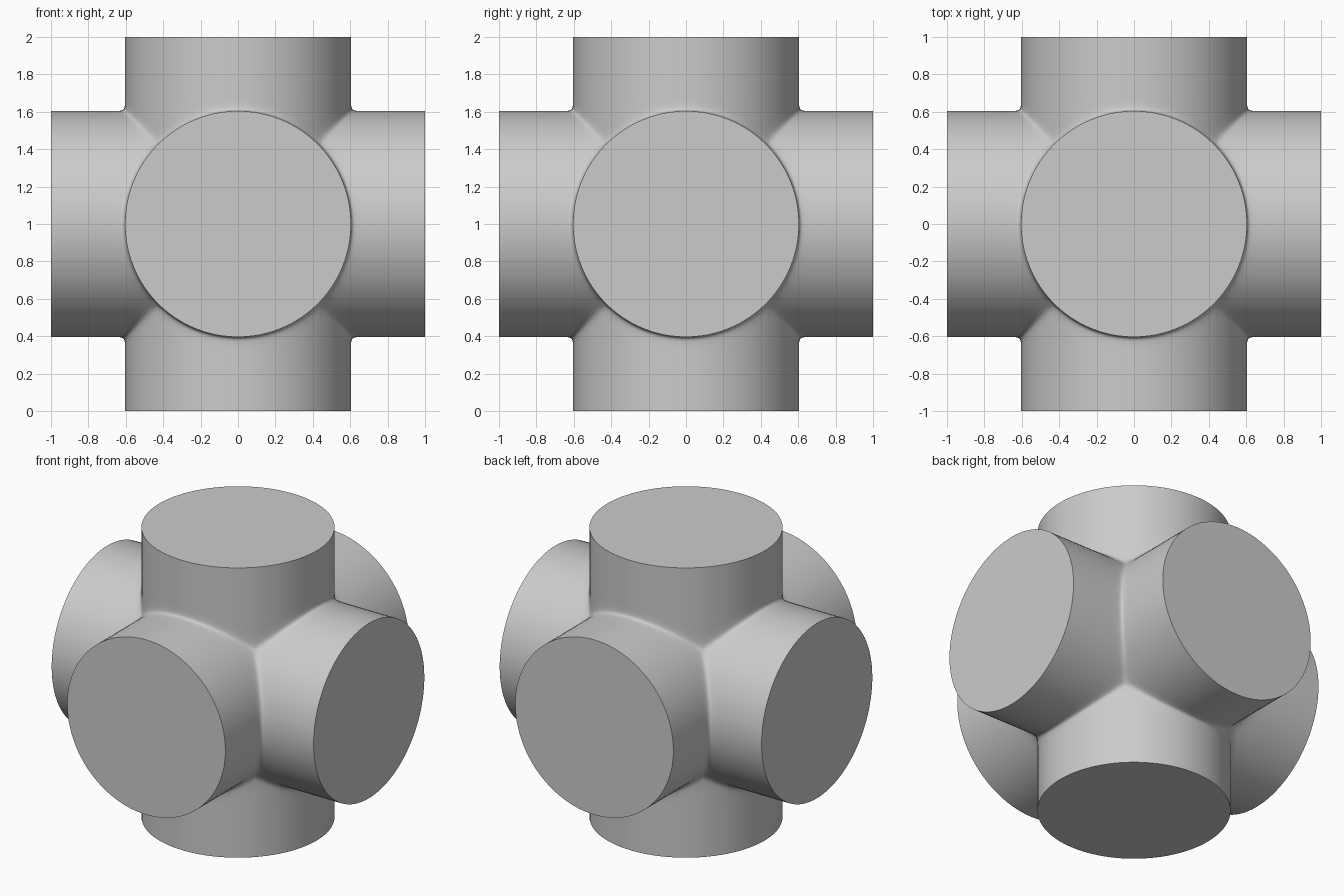
import bpy, bmesh, math
from mathutils import Vector

if "Cube" in bpy.data.objects:
    bpy.data.objects.remove(bpy.data.objects["Cube"], do_unlink=True)

RADIUS, SEGMENTS, BLEND = 0.604, 96, 0.012
RING_OFFSETS = (0, 0.006, 0.014, 0.025, 0.045, 0.08, 0.13)

grey = bpy.data.materials.new("plain_grey")
grey.use_nodes = True
grey.diffuse_color = (0.6, 0.6, 0.6, 1)
grey.node_tree.nodes["Principled BSDF"].inputs["Base Color"].default_value = (0.6, 0.6, 0.6, 1)


def distance(p):
    """Softly blended distance to the three crossing cylinders."""
    radial = [math.hypot(p[(i + 1) % 3], p[(i + 2) % 3]) - RADIUS for i in range(3)]
    near = min(radial)
    return near - BLEND * math.log(sum(math.exp((near - d) / BLEND) for d in radial))


def filleted(p):
    """Push a seam point outwards until it lies on the blended surface."""
    low, high = 1.0, 1.15
    for _ in range(24):
        mid = (low + high) / 2
        low, high = (mid, high) if distance(p * mid) < 0 else (low, mid)
    return p * low


def add_arm(bm, axis, side):
    def point(angle, along):
        p = Vector((0, 0, 0))
        p[axis] = side * along
        p[(axis + 1) % 3] = RADIUS * math.cos(angle)
        p[(axis + 2) % 3] = RADIUS * math.sin(angle)
        return p

    angles = [math.tau * i / SEGMENTS for i in range(SEGMENTS)]
    seam = [RADIUS * max(abs(math.cos(a)), abs(math.sin(a))) for a in angles]
    rings = [[bm.verts.new(filleted(point(a, s + offset))) for a, s in zip(angles, seam)]
             for offset in RING_OFFSETS]
    rings.append([bm.verts.new(point(a, 1)) for a in angles])
    for inner, outer in zip(rings, rings[1:]):
        for i in range(SEGMENTS):
            j = (i + 1) % SEGMENTS
            bm.faces.new((inner[i], inner[j], outer[j], outer[i]))
    bm.faces.new(rings[-1])  # flat end cap


# Six round arms, welded along their seams
bm = bmesh.new()
for axis in range(3):
    for side in (-1, 1):
        add_arm(bm, axis, side)
bmesh.ops.remove_doubles(bm, verts=bm.verts, dist=0.0005)
bmesh.ops.recalc_face_normals(bm, faces=bm.faces)
mesh = bpy.data.meshes.new("six_way_pipe_cross")
bm.to_mesh(mesh)
bm.free()
mesh.materials.append(grey)

cross = bpy.data.objects.new("six_way_pipe_cross", mesh)
cross.location.z = 1
bpy.context.collection.objects.link(cross)
bpy.context.view_layer.objects.active = cross
cross.select_set(True)
bpy.ops.object.shade_smooth_by_angle(angle=math.radians(35))
